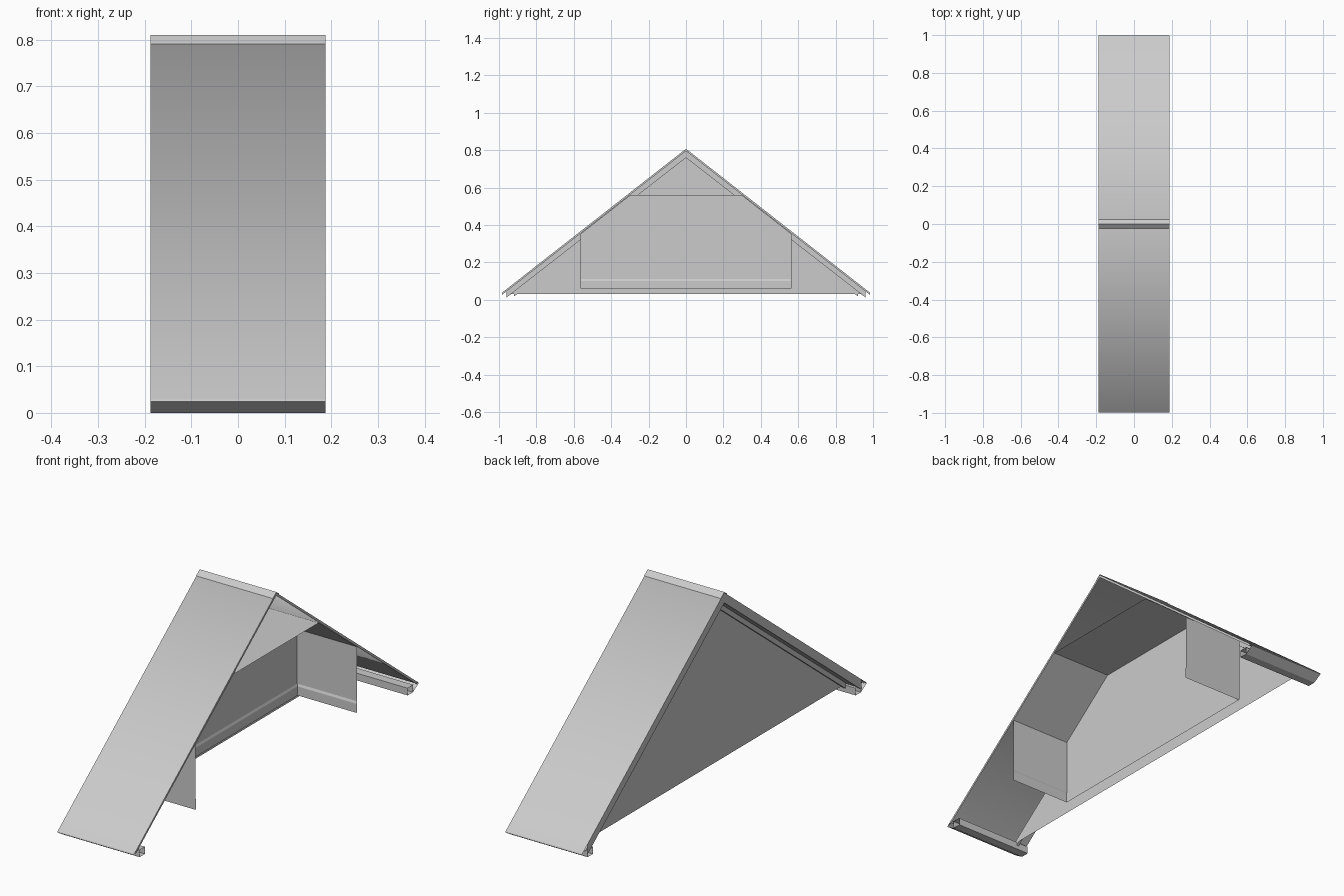
import bpy
import math

cube = bpy.data.objects.get("Cube")
if cube:
    bpy.data.objects.remove(cube, do_unlink=True)

grey = bpy.data.materials.new("plain_grey")
grey.use_nodes = True
colour = (0.6, 0.6, 0.6, 1)
grey.diffuse_color = colour
grey.node_tree.nodes["Principled BSDF"].inputs["Base Color"].default_value = colour

X_BACK, X_OPEN = -0.188, 0.188    # overhanging gable end, open end
X_GABLE, X_ROOM = -0.128, -0.105  # gable sheet, end wall of the room
APEX, PITCH, EAVE = 0.807, 0.782, 0.995
KNEE, FLOOR, CEILING = 0.565, 0.06, 0.56
THICK, RAKE = 0.012, 0.045        # roof thickness, depth of the rake box


def on_roof(y, drop=0.0):
    return (y, APEX - PITCH * abs(y) - drop)


def make(name, verts, faces, smooth=0):
    mesh = bpy.data.meshes.new(name)
    mesh.from_pydata(verts, [], faces)
    mesh.materials.append(grey)
    obj = bpy.data.objects.new(name, mesh)
    bpy.context.collection.objects.link(obj)
    if smooth:
        bpy.ops.object.select_all(action='DESELECT')
        obj.select_set(True)
        bpy.context.view_layer.objects.active = obj
        bpy.ops.object.shade_smooth_by_angle(angle=math.radians(smooth))


def extrude(name, profile, x0, x1, closed=False, smooth=0):
    """Sweep a (y, z) profile, listed counter-clockwise, along x."""
    n = len(profile)
    verts = [(x, y, z) for x in (x0, x1) for y, z in profile]
    faces = [(i, (i + 1) % n, n + (i + 1) % n, n + i)
             for i in range(n if closed else n - 1)]
    if closed:
        faces += [tuple(reversed(range(n))), tuple(range(n, 2 * n))]
    make(name, verts, faces, smooth)


def panel(name, profile, x):
    make(name, [(x, y, z) for y, z in profile], [tuple(range(len(profile)))])


def both(half):
    """Complete a half profile, listed from the outside in, across y = 0."""
    return half + [(-y, z) for y, z in reversed(half)]


def band(outer, top, bottom):
    """Chevron following the roof between two depths."""
    return ([on_roof(y, top) for y in (outer, 0, -outer)]
            + [on_roof(y, bottom) for y in (-outer, 0, outer)])


# Roof skin and lining, shaded softly over the ridge
extrude("roof_skin", [on_roof(y) for y in (EAVE, 0, -EAVE)], X_BACK, X_OPEN, smooth=85)
extrude("roof_lining", [on_roof(y, THICK) for y in (-0.975, 0, 0.975)],
        X_BACK, X_OPEN, smooth=85)
panel("roof_open_edge", band(0.985, 0, THICK), X_OPEN)

# Ridge cap folded over the top
extrude("ridge_cap", [on_roof(y, -0.003) for y in (0.025, 0, -0.025)], X_BACK, X_OPEN)

# Rake box along the overhanging gable end
panel("rake_board", band(0.96, 0, RAKE), X_BACK)
extrude("rake_soffit", [on_roof(y, RAKE) for y in (-0.95, 0, 0.95)], X_BACK, X_GABLE)
extrude("rake_trim", band(0.92, RAKE, 0.07), X_GABLE - 0.01, X_GABLE, closed=True)

# Outer gable sheet
panel("gable_wall", [(0.94, 0.03), on_roof(0, RAKE), (-0.94, 0.03)], X_GABLE)

# Eaves, mirrored front to back
for side, s in (("front", -1), ("back", 1)):
    eave = [(0.96, 0.032), (0.92, 0.032), (0.92, 0), (0.957, 0),
            (0.997, 0.024), on_roof(EAVE)]
    extrude(side + "_eave_box", [(s * y, z) for y, z in eave][::s], X_BACK, X_OPEN)
    lip = [(0.957, 0), (0.957, 0.032)]
    extrude(side + "_eave_divider", [(s * y, z) for y, z in lip][::s], X_BACK, X_OPEN)

# Attic room: knee walls, sloped sides, flat ceiling, and its end wall
LINING = THICK + 0.002
ceil_y = (APEX - LINING - CEILING) / PITCH
room = both([(KNEE, FLOOR), on_roof(KNEE, LINING), (ceil_y, CEILING)])
extrude("room_shell", room, X_ROOM, X_OPEN)
panel("room_end_wall", room, X_ROOM)

# Thin skirting with a sloping top edge, round the three walls
t = 0.004
outline = [(X_OPEN, -1), (X_ROOM, -1), (X_ROOM, 1), (X_OPEN, 1)]
rows = ((t, FLOOR), (t, 0.1), (0, 0.11))
verts = [(x + (d if x == X_ROOM else 0), s * (KNEE - d), z)
         for d, z in rows for x, s in outline]
make("skirting", verts,
     [(r + i, r + i + 4, r + i + 5, r + i + 1) for r in (0, 4) for i in range(3)])
